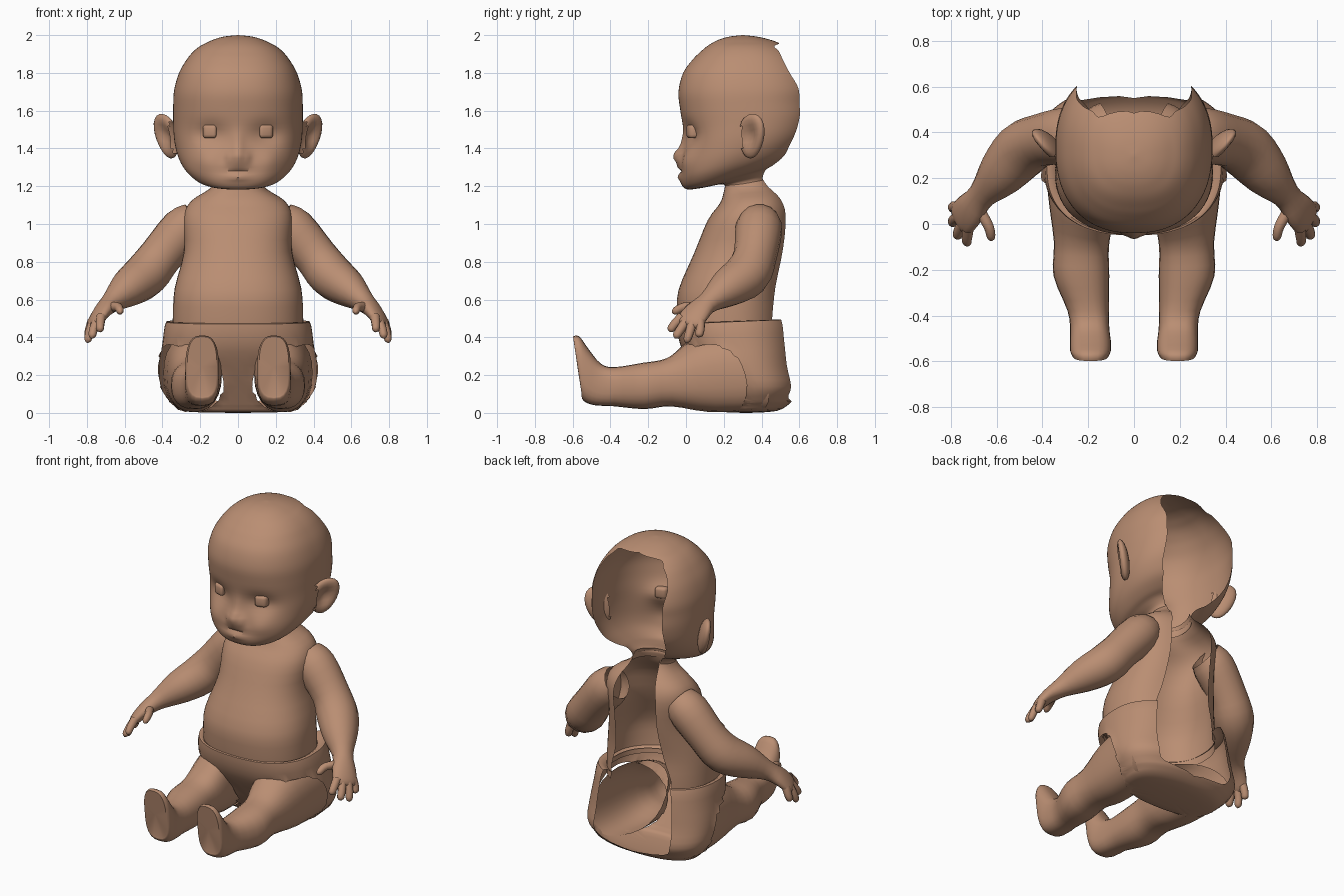
import bpy, bmesh, math
from mathutils import Vector

if "Cube" in bpy.data.objects:
    bpy.data.objects.remove(bpy.data.objects["Cube"])

skin = bpy.data.materials.new("skin")
skin.diffuse_color = (0.49, 0.27, 0.17, 1)
skin.use_nodes = True
skin.node_tree.nodes["Principled BSDF"].inputs["Base Color"].default_value = skin.diffuse_color


def dense(rows, k):
    """Catmull-Rom interpolation of number rows."""
    out = []
    for i in range(len(rows) - 1):
        a, b, c, d = rows[max(i - 1, 0)], rows[i], rows[i + 1], rows[min(i + 2, len(rows) - 1)]
        for j in range(k):
            t = j / k
            out.append([0.5 * (2 * q + (r - p) * t + (2 * p - 5 * q + 4 * r - s) * t * t
                               + (3 * q - p - 3 * r + s) * t ** 3)
                        for p, q, r, s in zip(a, b, c, d)])
    return out + [list(rows[-1])]


def spow(v, e):
    return math.copysign(abs(v) ** e, v)


def finish(name, bm, mirror=False, angle=50):
    bmesh.ops.remove_doubles(bm, verts=bm.verts, dist=0.0004)
    bmesh.ops.recalc_face_normals(bm, faces=bm.faces)
    me = bpy.data.meshes.new(name)
    bm.to_mesh(me)
    bm.free()
    ob = bpy.data.objects.new(name, me)
    bpy.context.collection.objects.link(ob)
    me.materials.append(skin)
    bpy.ops.object.select_all(action='DESELECT')
    ob.select_set(True)
    bpy.context.view_layer.objects.active = ob
    bpy.ops.object.shade_smooth_by_angle(angle=math.radians(angle))
    if mirror:
        m = ob.modifiers.new("mirror", 'MIRROR')
        m.use_mirror_merge = False
    return ob


def loft(bm, rings, closed):
    """Skin a list of point rings with quads."""
    vs = [[bm.verts.new(p) for p in r] for r in rings]
    n = len(rings[0])
    for r0, r1 in zip(vs, vs[1:]):
        for i in range(n if closed else n - 1):
            j = (i + 1) % n
            bm.faces.new((r0[i], r0[j], r1[j], r1[i]))


def shell(rows, k, n, seg):
    """Body shell open at the back. Row: z front, z back, half width, y front, y back, half gap."""
    bm = bmesh.new()
    rings = []
    for zf, zb, w, yf, yb, h in dense(rows, k):
        w, h = max(w, 0), max(h, 0)
        gap = math.asin(min(1, (h / w) ** (n / 2))) if w > 0.01 and h > 0.01 else 0
        tmax = math.pi - gap
        ring = []
        for i in range(seg + 1):
            t = (2 * i / seg - 1) * tmax
            c = spow(math.cos(t), 2 / n)
            ring.append((w * spow(math.sin(t), 2 / n), (yf + yb) / 2 - c * (yb - yf) / 2,
                         zf + (zb - zf) * (1 - c) / 2))
        rings.append(ring)
    loft(bm, rings, False)
    return bm


def tube(bm, rows, side, k=3, seg=16):
    """Limb along a path. Row: x, y, z, radius along side, other radius."""
    d = dense(rows, k)
    pts = [Vector(r[:3]) for r in d]
    rings = []
    for i, r in enumerate(d):
        t = (pts[min(i + 1, len(d) - 1)] - pts[max(i - 1, 0)]).normalized()
        u = Vector(side)
        u = (u - t * u.dot(t)).normalized()
        v = t.cross(u)
        rings.append([pts[i] + u * max(r[3], 0) * math.cos(a) + v * max(r[4], 0) * math.sin(a)
                      for a in (math.tau * j / seg for j in range(seg))])
    loft(bm, rings, True)


# Head with neck, open at the back
head = shell([
    (1.16, 1.20, .13, .20, .44, .10), (1.21, 1.25, .13, .20, .44, .10),
    (1.19, 1.30, .18, .08, .47, .13), (1.185, 1.33, .23, .00, .53, .17),
    (1.23, 1.38, .285, -.03, .60, .21), (1.30, 1.44, .32, -.025, .64, .24),
    (1.40, 1.50, .338, -.015, .67, .25), (1.50, 1.58, .343, -.015, .69, .25),
    (1.60, 1.65, .343, -.03, .69, .25), (1.70, 1.72, .338, -.04, .69, .25),
    (1.80, 1.80, .312, -.015, .66, .25), (1.87, 1.87, .272, .035, .61, .22),
    (1.91, 1.915, .237, .075, .56, .18), (1.94, 1.945, .20, .11, .515, .14),
    (1.962, 1.962, .162, .145, .485, 0), (1.98, 1.98, .12, .185, .43, 0),
    (1.993, 1.993, .07, .235, .37, 0), (2.0, 2.0, 0, .30, .30, 0)], 4, 2.3, 160)
# Face relief: x, z, x spread, z spread, push in y
relief = [(0, 1.36, .042, .04, -.05), (.05, 1.35, .022, .022, -.018), (0, 1.43, .03, .05, -.012),
          (.15, 1.47, .09, .06, .035), (.17, 1.33, .07, .06, -.018), (0, 1.305, .075, .02, -.016),
          (0, 1.25, .06, .018, -.014), (0, 1.28, .08, .01, .008)]
for v in head.verts:
    if v.co.y < .2 and v.co.z > 1.2:
        x, z = abs(v.co.x), v.co.z
        v.co.y += sum(d * math.exp(-((x - a) / sx) ** 2 - ((z - b) / sz) ** 2)
                      for a, b, sx, sz, d in relief)
finish("head", head)

# Torso, open at the back
finish("torso", shell([
    (1.22, 1.26, .115, .21, .43, .09), (1.17, 1.20, .15, .20, .46, .10),
    (1.11, 1.13, .25, .18, .52, .13), (1.02, 1.04, .29, .115, .55, .15),
    (.85, .87, .285, .045, .54, .15), (.65, .67, .335, -.04, .50, .17),
    (.52, .53, .345, -.045, .50, .21), (.42, .42, .345, -.035, .50, .22)], 3, 2.3, 48))

# Nappy: open-backed shell with leg openings
nappy = shell([
    (.455, .47, .33, -.02, .50, .21), (.47, .495, .38, -.05, .55, .24),
    (.36, .38, .40, -.03, .57, .26), (.25, .25, .415, .03, .58, .27),
    (.14, .14, .41, .10, .60, .27), (.06, .08, .37, .15, .57, .22),
    (.03, .05, .34, .17, .55, 0), (.005, .01, .28, .20, .48, 0),
    (0, 0, 0, .33, .33, 0)], 3, 2.4, 72)
axis = Vector((.75, -.55, -.37)).normalized()


def from_hole(p):
    q = Vector((abs(p.x), p.y, p.z)) - Vector((.24, .2, .205))
    along = q.dot(axis)
    return along, q - axis * along


hole = []
for f in nappy.faces:
    along, radial = from_hole(f.calc_center_median())
    if along > -.06 and radial.length < .195:
        hole.append(f)
ring_verts = {v for f in hole for v in f.verts}
bmesh.ops.delete(nappy, geom=hole, context='FACES')
# Round off the cut edge
for v in [v for v in ring_verts if v.is_valid]:
    along, radial = from_hole(v.co)
    if .15 < radial.length < .24:
        move = radial.normalized() * (.2 - radial.length)
        v.co += Vector((math.copysign(move.x, move.x * v.co.x), move.y, move.z))
finish("nappy", nappy)

# Leg and foot. Row: top y, z, bottom y, z, x centre, half width, sideways skew
leg = bmesh.new()
rows = dense([
    (.13, .408, .35, .008, .24, .155, 1.0), (.02, .375, .12, .005, .235, .142, .5),
    (-.10, .29, -.08, .035, .23, .12, .1), (-.23, .265, -.22, .02, .23, .122, 0),
    (-.38, .242, -.38, .035, .20, .09, 0), (-.45, .26, -.48, .04, .193, .086, 0),
    (-.51, .33, -.53, .055, .19, .09, 0), (-.565, .405, -.55, .075, .19, .088, 0),
    (-.598, .405, -.55, .085, .19, .078, 0)], 3)
rows.append([-.575, .245, -.575, .245, .19, 0, 0])
rings = []
for yt, zt, yb, zb, xc, a, sk in rows:
    e = .72 if yt < -.4 else .85
    ring = []
    for i in range(24):
        c = spow(math.cos(math.tau * i / 24), e)
        s = spow(math.sin(math.tau * i / 24), e)
        ring.append((xc + a * c, (yt + yb) / 2 + s * (yt - yb) / 2 + sk * a * c,
                     (zt + zb) / 2 + s * (zt - zb) / 2))
    rings.append(ring)
loft(leg, rings, True)
finish("leg", leg, True)

# Arm with palm
spread = (.4, .85, -.12)
arm = bmesh.new()
tube(arm, [(.225, .385, 1.02, .105, .10), (.29, .385, .97, .125, .122), (.41, .365, .83, .115, .115),
           (.49, .32, .73, .125, .12), (.58, .22, .66, .105, .10), (.665, .125, .59, .062, .058),
           (.715, .065, .54, .075, .042), (.75, .025, .49, .078, .032), (.765, .01, .465, .06, .02),
           (.77, .005, .458, 0, 0)], spread)
finish("arm", arm, True)

# Fingers and thumb: base, middle, tip
fingers = [((.725, -.02, .51), (.73, -.06, .47), (.73, -.09, .43)),
           ((.745, .005, .49), (.765, -.03, .44), (.775, -.06, .395)),
           ((.765, .035, .48), (.785, .02, .43), (.798, .0, .37)),
           ((.77, .075, .49), (.787, .075, .44), (.797, .065, .40)),
           ((.675, .06, .56), (.635, -.01, .56), (.62, -.075, .53))]
hand = bmesh.new()
for base, mid, tip in fingers:
    end = Vector(mid).lerp(Vector(tip), .75)
    tube(hand, [(*base, .026, .026), (*mid, .024, .023), (*end, .02, .018), (*tip, 0, 0)],
         spread if base[0] > .7 else (0, 0, 1), 3, 10)
finish("fingers", hand, True)

# Ear: tilted dish, open where it meets the head
ear = bmesh.new()
bmesh.ops.create_uvsphere(ear, u_segments=20, v_segments=12, radius=1)
bmesh.ops.delete(ear, geom=[v for v in ear.verts if v.co.x < -.75], context='VERTS')
out, front = Vector((.66, .75, .12)).normalized(), Vector((.75, -.66, 0))
for v in ear.verts:
    a, b, c = v.co
    if b > 0:
        b -= 1.2 * math.exp(-(a * a + c * c) / .3)
    v.co = Vector((.378, .345, 1.465)) + out * a * .088 * (1 + .15 * c) + front * b * .04 \
        + Vector((.18, 0, 1)) * c * .118
finish("ear", ear, True)

# Eye: rounded block in the socket
eye = bmesh.new()
bmesh.ops.create_cube(eye, size=1)
for v in eye.verts:
    x, y, z = v.co
    v.co = (.15 + x * .072, .032 + y * .05 + x * .02, 1.49 + z * .072)
bmesh.ops.bevel(eye, geom=eye.edges[:], offset=.018, segments=3, profile=.5, affect='EDGES')
finish("eye", eye, True)
